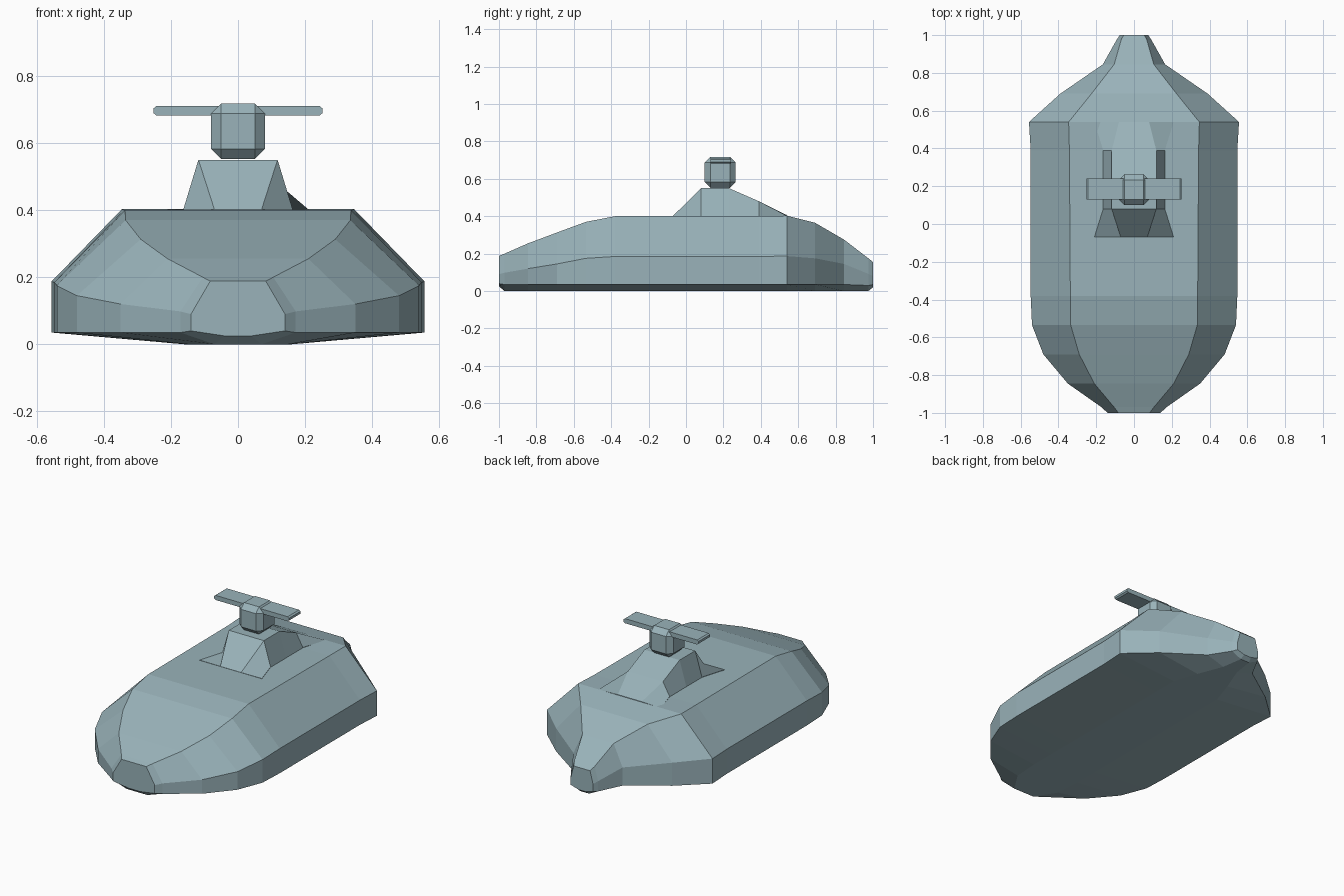
import bpy, bmesh

# Blue-grey paint shared by all parts
paint = bpy.data.materials.new("blue_grey_paint")
paint.diffuse_color = (0.32, 0.45, 0.49, 1)


def loft(name, sections):
    """Skin closed rings made by mirroring half sections: (y, [(x, z), ...])."""
    bm = bmesh.new()
    rings = []
    for y, half in sections:
        pts = [(-x, z) for x, z in half] + list(reversed(half))
        rings.append([bm.verts.new((x, y, z)) for x, z in pts])
    n = len(rings[0])
    for a, b in zip(rings, rings[1:]):
        for i in range(n):
            j = (i + 1) % n
            bm.faces.new((a[i], a[j], b[j], b[i]))
    bm.faces.new(rings[0])
    bm.faces.new(rings[-1])
    bmesh.ops.recalc_face_normals(bm, faces=bm.faces)
    mesh = bpy.data.meshes.new(name)
    bm.to_mesh(mesh)
    bm.free()
    mesh.materials.append(paint)
    obj = bpy.data.objects.new(name, mesh)
    bpy.context.collection.objects.link(obj)
    return obj


def bevelled_box(name, loc, size, width):
    bpy.ops.mesh.primitive_cube_add(size=1, location=loc)
    obj = bpy.context.object
    obj.name = name
    obj.scale = size
    bpy.ops.object.transform_apply(location=False, rotation=False, scale=True)
    obj.data.materials.append(paint)
    mod = obj.modifiers.new("chamfer", "BEVEL")
    mod.width = width
    mod.segments = 1
    return obj


# Hull: y, keel half width, keel z, side half width, chine z, shoulder z, deck half width, deck z
stations = [
    (-1.00, 0.04, 0.025, 0.14, 0.04, 0.09, 0.083, 0.188),
    (-0.97, 0.07, 0.00, 0.172, 0.035, 0.098, 0.105, 0.20),
    (-0.845, 0.15, 0.00, 0.35, 0.035, 0.12, 0.21, 0.255),
    (-0.69, 0.16, 0.00, 0.48, 0.035, 0.145, 0.29, 0.313),
    (-0.535, 0.16, 0.00, 0.54, 0.035, 0.175, 0.335, 0.37),
    (-0.38, 0.16, 0.00, 0.547, 0.035, 0.185, 0.337, 0.40),
    (0.39, 0.16, 0.00, 0.547, 0.035, 0.185, 0.342, 0.40),
    (0.54, 0.16, 0.00, 0.556, 0.035, 0.187, 0.346, 0.403),
    (0.69, 0.11, 0.00, 0.39, 0.035, 0.175, 0.225, 0.365),
    (0.845, 0.05, 0.00, 0.165, 0.035, 0.145, 0.105, 0.275),
    (0.975, 0.03, 0.00, 0.092, 0.03, 0.092, 0.068, 0.175),
    (1.00, 0.025, 0.02, 0.075, 0.035, 0.08, 0.055, 0.155),
]
loft("hull", [(y, [(k, kz), (w, cz), (w, sz), (d, dz)])
              for y, k, kz, w, cz, sz, d, dz in stations])

# Turret pedestal: y, top half width, top z, base half width
pedestal = [
    (-0.07, 0.07, 0.401, 0.21),
    (0.08, 0.118, 0.55, 0.163),
    (0.23, 0.118, 0.55, 0.163),
    (0.39, 0.118, 0.48, 0.163),
    (0.54, 0.08, 0.406, 0.21),
]
loft("pedestal", [(y, [(b, 0.38), (b, 0.402), (t, z)]) for y, t, z, b in pedestal])

# Turret head
bevelled_box("turret_head", (0, 0.182, 0.635), (0.16, 0.164, 0.166), 0.03)

# Cross wing with chamfered tips
tip = [(0.243, 0.682), (0.252, 0.689), (0.252, 0.703), (0.243, 0.71)]
loft("cross_wing", [(0.13, tip), (0.24, tip)])
